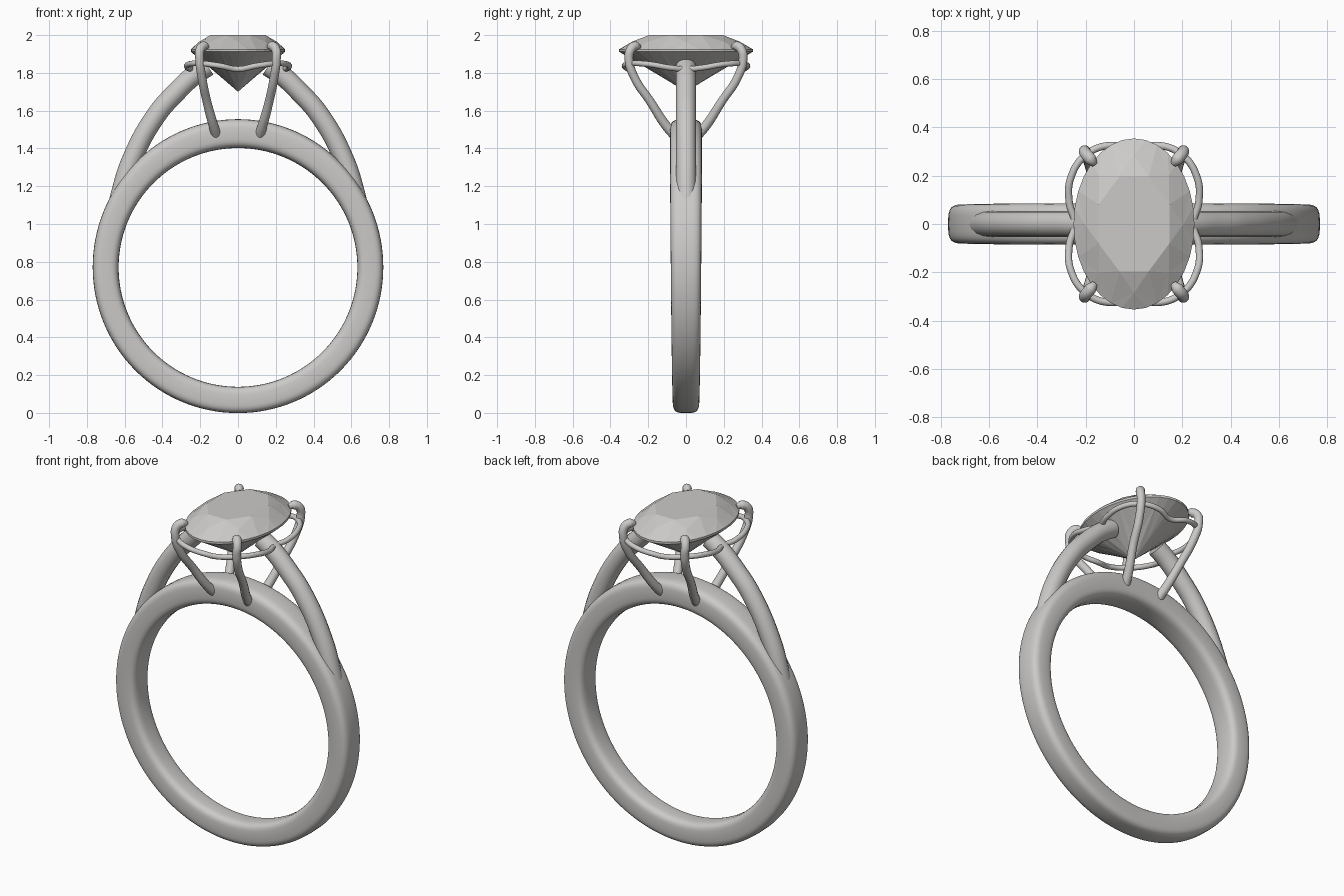
import bpy, bmesh
from math import sin, cos, pi, copysign, radians

cube = bpy.data.objects.get("Cube")
if cube:
    bpy.data.objects.remove(cube, do_unlink=True)


def material(name, rgb):
    m = bpy.data.materials.new(name)
    m.use_nodes = True
    m.diffuse_color = (*rgb, 1)
    m.node_tree.nodes["Principled BSDF"].inputs["Base Color"].default_value = (*rgb, 1)
    return m


metal = material("pale grey metal", (0.6, 0.59, 0.575))


def mesh_object(name, bm, smooth):
    bmesh.ops.recalc_face_normals(bm, faces=bm.faces)
    mesh = bpy.data.meshes.new(name)
    bm.to_mesh(mesh)
    bm.free()
    mesh.materials.append(metal)
    ob = bpy.data.objects.new(name, mesh)
    bpy.context.collection.objects.link(ob)
    if smooth:
        select(ob)
        bpy.ops.object.shade_smooth_by_angle(angle=radians(50))
    return ob


def select(ob):
    bpy.ops.object.select_all(action='DESELECT')
    ob.select_set(True)
    bpy.context.view_layer.objects.active = ob


def wire(name, points, radius, radii=None, closed=False):
    """Round wire swept along a smooth path, turned into a mesh."""
    cu = bpy.data.curves.new(name, 'CURVE')
    cu.dimensions = '3D'
    cu.bevel_depth = radius
    cu.bevel_resolution = 6
    cu.resolution_u = 10
    cu.use_fill_caps = True
    sp = cu.splines.new('BEZIER')
    sp.bezier_points.add(len(points) - 1)
    sp.use_cyclic_u = closed
    for i, p in enumerate(points):
        bp = sp.bezier_points[i]
        bp.co = p
        bp.handle_left_type = bp.handle_right_type = 'AUTO'
        bp.radius = radii[i] if radii else 1
    cu.materials.append(metal)
    ob = bpy.data.objects.new(name, cu)
    bpy.context.collection.objects.link(ob)
    select(ob)
    bpy.ops.object.convert(target='MESH')
    bpy.ops.object.shade_smooth_by_angle(angle=radians(50))
    return bpy.context.object


# Band: rounded-rectangle section, wider and thicker towards the top
def spow(v, e):
    return copysign(abs(v) ** e, v)


bm = bmesh.new()
STEPS, SIDES = 128, 32
rings = []
for i in range(STEPS):
    a = 2 * pi * i / STEPS
    t = (1 + sin(a)) / 2
    inner, outer = 0.632, 0.765 + 0.02 * t ** 4 + 0.006 * (1 - t)
    mid, half, width = (inner + outer) / 2, (outer - inner) / 2, 0.07 + 0.016 * t ** 0.6
    ring = []
    for j in range(SIDES):
        b = 2 * pi * j / SIDES
        r = mid + half * spow(cos(b), 0.55)
        ring.append(bm.verts.new((r * cos(a), width * spow(sin(b), 0.55), 0.77 + r * sin(a))))
    rings.append(ring)
for i in range(STEPS):
    p, q = rings[i], rings[(i + 1) % STEPS]
    for j in range(SIDES):
        k = (j + 1) % SIDES
        bm.faces.new((p[j], q[j], q[k], p[k]))
mesh_object("band", bm, True)

# Shoulders: two arched arms from the band to the stone
ARM = [(0.655, 1.0), (0.625, 1.14), (0.562, 1.34), (0.43, 1.58), (0.325, 1.7), (0.235, 1.785), (0.16, 1.835)]
for side, s in (("left", 1), ("right", -1)):
    wire(f"{side}_shoulder", [(s * x, 0, z) for x, z in ARM], 0.053)

# Prongs: four claws hooking over the edge of the stone
PRONG = [(0.115, 0.06, 1.47), (0.13, 0.105, 1.52), (0.165, 0.19, 1.65), (0.19, 0.27, 1.77),
         (0.203, 0.302, 1.87), (0.2, 0.292, 1.925), (0.18, 0.268, 1.942), (0.163, 0.247, 1.935)]
FAT = [1.2, 1.1, 1, 1, 1, 1.05, 1.1, 0.6]
for side, sx in (("left", 1), ("right", -1)):
    for end, sy in (("front", -1), ("back", 1)):
        wire(f"{end}_{side}_prong", [(sx * x, sy * y, z) for x, y, z in PRONG], 0.023, FAT)

# Gallery wire: a sagging loop around the prongs
Q = [(0.245, 0, 1.82), (0.268, 0.09, 1.828), (0.262, 0.19, 1.845), (0.2, 0.285, 1.85),
     (0.1, 0.325, 1.838), (0, 0.305, 1.82)]
loop = Q + [(-x, y, z) for x, y, z in Q[-2::-1]]
loop += [(x, -y, z) for x, y, z in loop[-2:0:-1]]
wire("gallery_wire", loop, 0.015, closed=True)

# Stone: oval brilliant with table, crown, girdle and pavilion facets
bm = bmesh.new()


def oval(count, rx, ry, z, offset=0.0):
    return [bm.verts.new((rx * cos(2 * pi * (i + offset) / count),
                          ry * sin(2 * pi * (i + offset) / count), z)) for i in range(count)]


table = oval(8, 0.158, 0.212, 2.0, 0.5)
crown = oval(8, 0.205, 0.285, 1.965)
top = oval(32, 0.25, 0.354, 1.925)
low = oval(32, 0.25, 0.354, 1.912)
pav = oval(8, 0.075, 0.106, 1.765)
culet = bm.verts.new((0, 0, 1.7))
bm.faces.new(table)
for i in range(32):
    k = (i + 1) % 32
    bm.faces.new((top[i], top[k], low[k], low[i]))
for i in range(8):
    n = (i + 1) % 8
    g = 4 * i + 2
    bm.faces.new((table[i - 1], table[i], crown[i]))
    for tri in ((table[i], crown[i], top[g]), (table[i], top[g], crown[n]),
                (culet, pav[i], low[g]), (culet, low[g], pav[n])):
        bm.faces.new(tri)
    for j in range(g - 4, g):
        a, b = j % 32, (j + 1) % 32
        bm.faces.new((crown[i], top[a], top[b]))
        bm.faces.new((pav[i], low[a], low[b]))
mesh_object("oval_stone", bm, False)
